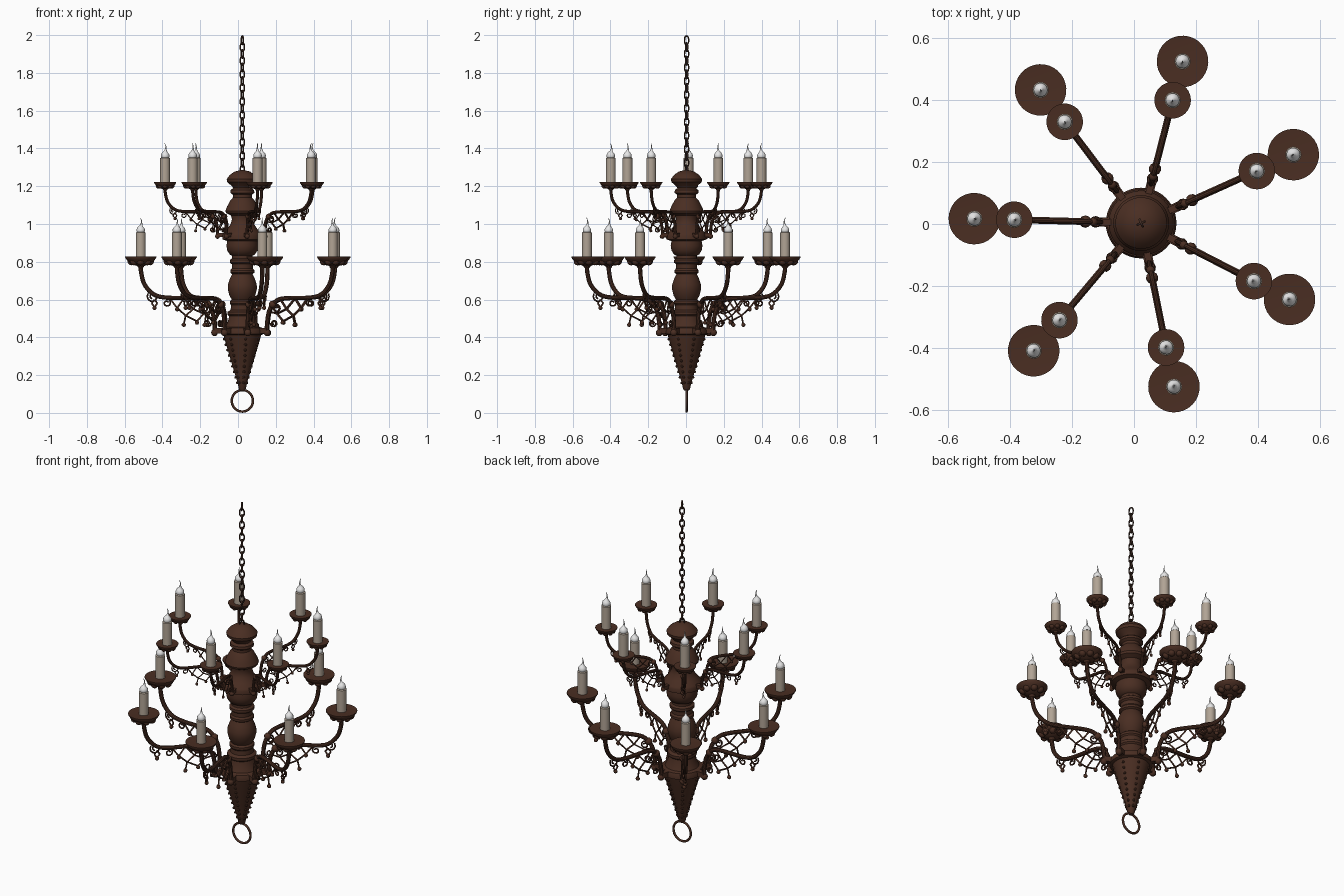
import bpy, bmesh, math
from mathutils import Vector, Matrix

if "Cube" in bpy.data.objects:
    bpy.data.objects.remove(bpy.data.objects["Cube"])

CX, CY = 0.023, 0.003          # chandelier axis
ARMS = 7
ANGLES = [math.radians(24.2 + 360 / ARMS * k) for k in range(ARMS)]


def material(name, rgb):
    m = bpy.data.materials.new(name)
    m.diffuse_color = (*rgb, 1)
    m.use_nodes = True
    m.node_tree.nodes["Principled BSDF"].inputs["Base Color"].default_value = m.diffuse_color
    return m


BROWN = material("dark_brown_metal", (0.068, 0.027, 0.016))
IRON = material("chain_iron", (0.050, 0.024, 0.016))
WAX = material("beige_candle", (0.44, 0.37, 0.30))
WHITE = material("white_bulb", (0.80, 0.80, 0.80))


def finish(bm, name, mat, angle=35):
    bmesh.ops.recalc_face_normals(bm, faces=bm.faces)
    me = bpy.data.meshes.new(name)
    bm.to_mesh(me)
    bm.free()
    me.materials.append(mat)
    me.shade_smooth()
    me.set_sharp_from_angle(angle=math.radians(angle))
    return me


def place(name, me, loc=(0, 0, 0), rot=0, scale=1):
    ob = bpy.data.objects.new(name, me)
    ob.location = (CX + loc[0], CY + loc[1], loc[2])
    ob.rotation_euler = (0, 0, rot)
    ob.scale = (scale,) * 3
    bpy.context.collection.objects.link(ob)
    return ob


def skin(bm, rings, closed=False):
    n = len(rings[0])
    pairs = list(zip(rings, rings[1:])) + ([(rings[-1], rings[0])] if closed else [])
    for a, b in pairs:
        for i in range(n):
            bm.faces.new((a[i], a[(i + 1) % n], b[(i + 1) % n], b[i]))
    if not closed:
        bm.faces.new(rings[0])
        bm.faces.new(rings[-1])


def lathe(bm, profile, seg=40, x=0.0):
    skin(bm, [[bm.verts.new((x + r * math.cos(2 * math.pi * i / seg),
                             r * math.sin(2 * math.pi * i / seg), z))
               for i in range(seg)] for r, z in profile])


def spline(pts, steps=5):
    p = [Vector(q) for q in pts]
    p = [2 * p[0] - p[1]] + p + [2 * p[-1] - p[-2]]
    out = []
    for a, b, c, d in zip(p, p[1:], p[2:], p[3:]):
        for s in range(steps):
            t = s / steps
            out.append(0.5 * (2 * b + (c - a) * t + (2 * a - 5 * b + 4 * c - d) * t * t
                              + (3 * b - a - 3 * c + d) * t ** 3))
    return out + [p[-2]]


def tube(bm, pts, rad, seg=8, closed=False):
    """Sweep a circle along a path lying in the x-z plane."""
    pts = [Vector(p) for p in pts]
    n, rings = len(pts), []
    for i, p in enumerate(pts):
        if closed:
            d = pts[(i + 1) % n] - pts[i - 1]
        else:
            d = pts[min(i + 1, n - 1)] - pts[max(i - 1, 0)]
        d.normalize()
        r = rad[i] if isinstance(rad, list) else rad
        ring = []
        for j in range(seg):
            a = 2 * math.pi * j / seg
            u = r * math.cos(a)
            ring.append(bm.verts.new((p.x - d.y * u, r * math.sin(a), p.y + d.x * u)))
        rings.append(ring)
    skin(bm, rings, closed)


def ball(bm, x, z, r, y=0.0, seg=10):
    bmesh.ops.create_uvsphere(bm, u_segments=seg, v_segments=max(5, seg // 2 + 1), radius=r,
                              matrix=Matrix.Translation((x, y, z)))


def curl(cx, cz, r, start, turns, n=14):
    """Spiral winding inwards."""
    return [(cx + r * (1 - 0.65 * i / n) * math.cos(start + turns * 2 * math.pi * i / n),
             cz + r * (1 - 0.65 * i / n) * math.sin(start + turns * 2 * math.pi * i / n))
            for i in range(n + 1)]


# turned central column
bm = bmesh.new()
lathe(bm, [(0.01, 1.285), (0.04, 1.278), (0.066, 1.26), (0.083, 1.238), (0.08, 1.222),
           (0.055, 1.2), (0.048, 1.19), (0.062, 1.18), (0.064, 1.165), (0.05, 1.155),
           (0.05, 1.14), (0.064, 1.125), (0.082, 1.09), (0.09, 1.07), (0.086, 1.058),
           (0.06, 1.045), (0.055, 1.025), (0.062, 1.0), (0.078, 0.975), (0.1, 0.95),
           (0.105, 0.94), (0.105, 0.918), (0.08, 0.91), (0.084, 0.885), (0.08, 0.86),
           (0.066, 0.838), (0.054, 0.832), (0.054, 0.818), (0.066, 0.81), (0.066, 0.795),
           (0.056, 0.787), (0.056, 0.765), (0.064, 0.755), (0.064, 0.742), (0.054, 0.735),
           (0.066, 0.71), (0.076, 0.68), (0.077, 0.655), (0.068, 0.62), (0.056, 0.6),
           (0.066, 0.592), (0.066, 0.578), (0.06, 0.57), (0.062, 0.545), (0.078, 0.535),
           (0.078, 0.52), (0.07, 0.512), (0.076, 0.485), (0.09, 0.455), (0.108, 0.45),
           (0.114, 0.435), (0.114, 0.418), (0.1, 0.412)])
place("column", finish(bm, "column", BROWN))

# bottom cone with ribs of studs
bm = bmesh.new()
lathe(bm, [(0.1, 0.414), (0.094, 0.39), (0.054, 0.255), (0.024, 0.155), (0.019, 0.128),
           (0.012, 0.118)], 28)
for a in ANGLES:
    for i in range(9):
        t = (i + 0.5) / 9
        r, z = 0.1 - 0.078 * t, 0.405 - 0.26 * t
        ball(bm, r * math.cos(a), z, 0.0075, r * math.sin(a), 8)
place("bottom_cone", finish(bm, "bottom_cone", BROWN))

# hanging ring below the cone
bm = bmesh.new()
tube(bm, [(0.056 * math.cos(i * math.pi / 20), 0.064 + 0.057 * math.sin(i * math.pi / 20))
          for i in range(40)], 0.0065, 8, True)
place("bottom_ring", finish(bm, "bottom_ring", BROWN, 60))

# chain of oval links
bm = bmesh.new()
link = []
for i in range(20):
    a = 2 * math.pi * i / 20
    link.append((0.012 * math.cos(a), 0.019 * math.sin(a) + (0.004 if i < 10 else -0.004)))
tube(bm, link, 0.0042, 6, True)
link_mesh = finish(bm, "chain_link", IRON, 60)
LINKS = 20
for i in range(LINKS):
    place("chain_link", link_mesh, (0, 0, 1.288 + (1.9725 - 1.288) * i / (LINKS - 1)),
          math.radians(25 + 90 * (i % 2)))

# curved arm, drawn in the radius-height plane
bm = bmesh.new()
tube(bm, spline([(0.145, 0.425), (0.148, 0.48), (0.162, 0.545), (0.2, 0.592), (0.26, 0.607),
                 (0.4, 0.61), (0.47, 0.628), (0.518, 0.68), (0.536, 0.745), (0.538, 0.79)]),
     0.0115, 10)
ball(bm, 0.18, 0.574, 0.02)
ball(bm, 0.147, 0.425, 0.019)
bmesh.ops.create_cube(bm, size=1, matrix=Matrix.Translation((0.115, 0, 0.435))
                      @ Matrix.Diagonal((0.07, 0.03, 0.03, 1)))      # wall bracket
arm_mesh = finish(bm, "arm", BROWN)

# wire filigree hanging below the arm
bm = bmesh.new()
W = 0.0045
wires = [[(0.225, 0.6), (0.26, 0.55), (0.31, 0.607), (0.345, 0.555), (0.385, 0.607)],
         [(0.165, 0.535), (0.205, 0.525), (0.26, 0.55), (0.3, 0.515), (0.345, 0.555)],
         [(0.205, 0.525), (0.24, 0.485), (0.3, 0.515), (0.31, 0.47)],
         [(0.465, 0.6), (0.45, 0.58), (0.465, 0.56), (0.48, 0.58), (0.465, 0.6)]]
for w in wires:
    for a, b in zip(w, w[1:]):
        tube(bm, [a, b], W, 6)
for x, z in ((0.31, 0.466), (0.24, 0.478), (0.345, 0.548), (0.465, 0.556)):
    ball(bm, x, z, 0.0115, seg=8)
for c in ((0.475, 0.615, 0.03, 0.6, -1.3), (0.2, 0.552, 0.022, 1.6, -1.2),
          (0.185, 0.475, 0.02, 3.1, 1.2), (0.4, 0.582, 0.022, 1.6, 1.2)):
    tube(bm, curl(*c), W, 6)
filigree_mesh = finish(bm, "filigree", BROWN, 60)

# candle dish with lobed underside and flat top
bm = bmesh.new()
lathe(bm, [(0.015, 0.775), (0.03, 0.782), (0.055, 0.792), (0.074, 0.81), (0.083, 0.824),
           (0.083, 0.829), (0.04, 0.826), (0.01, 0.826)], 32, 0.538)
for i in range(8):
    a = 2 * math.pi * i / 8
    ball(bm, 0.538 + 0.05 * math.cos(a), 0.802, 0.021, 0.05 * math.sin(a))
ball(bm, 0.538, 0.782, 0.02)
dish_mesh = finish(bm, "candle_dish", BROWN)

# candle and flame-shaped bulb, base at z = 0
bm = bmesh.new()
lathe(bm, [(0.026, 0), (0.026, 0.132), (0.02, 0.136)], 20)
candle_mesh = finish(bm, "candle", WAX)
bm = bmesh.new()
path = [(0, 0.13), (0, 0.14), (0, 0.149), (0, 0.157), (-0.001, 0.164), (-0.002, 0.17),
        (-0.004, 0.182), (-0.004, 0.196), (0.002, 0.211)]
tube(bm, path, [0.018, 0.0225, 0.0225, 0.019, 0.013, 0.0075, 0.004, 0.0025, 0.001], 14)
bulb_mesh = finish(bm, "bulb", WHITE, 60)

# two tiers: the upper one is a smaller copy of the lower one
for tier, scale, dr, dz in (("lower", 1, 0, 0), ("upper", 0.71, 0.027, 0.633)):
    for a in ANGLES:
        c, s = math.cos(a), math.sin(a)
        for part, me in (("arm", arm_mesh), ("filigree", filigree_mesh),
                         ("candle_dish", dish_mesh)):
            place(f"{tier}_{part}", me, (dr * c, dr * s, dz), a, scale)
        r, z = dr + 0.538 * scale, dz + 0.822 * scale
        for part, me in (("candle", candle_mesh), ("bulb", bulb_mesh)):
            place(f"{tier}_{part}", me, (r * c, r * s, z), a)
